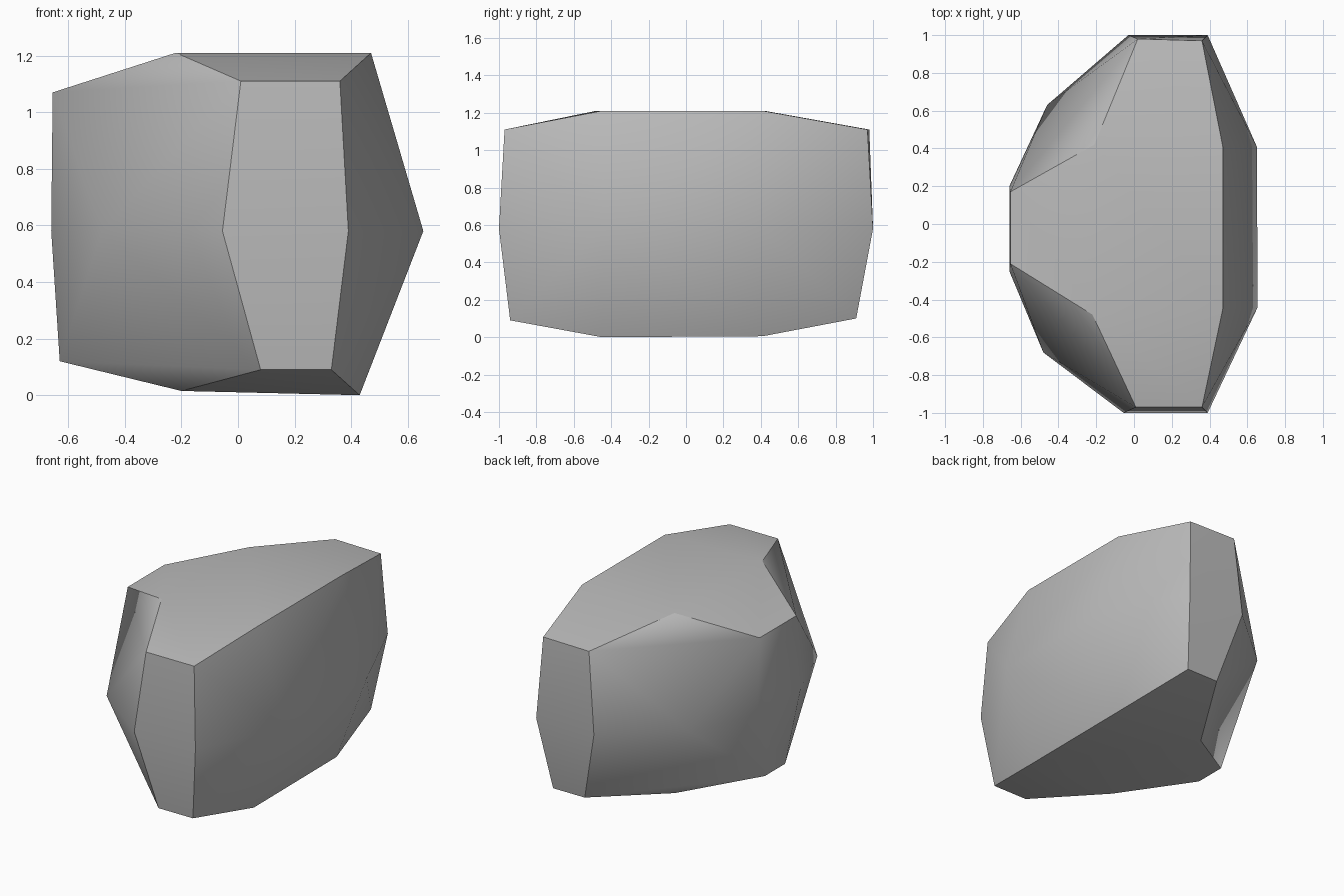
import bpy
import bmesh

cube = bpy.data.objects.get("Cube")
if cube:
    bpy.data.objects.remove(cube, do_unlink=True)

# One plain stone material
stone = bpy.data.materials.new("stone_grey")
stone.use_nodes = True
colour = (0.5, 0.5, 0.5, 1)
stone.diffuse_color = colour
stone.node_tree.nodes["Principled BSDF"].inputs["Base Color"].default_value = colour

# Corners of the boulder, level by level
waist = [(.39, -1), (.655, -.44), (.65, .41), (.39, 1), (-.03, 1),
         (-.46, .63), (-.66, .2), (-.66, -.25), (-.48, -.68), (-.055, -1)]
crown = [(.47, -.45), (.47, .41), (-.21, .42), (-.22, -.48)]
base = [(.43, -.45), (.43, .41), (-.2, .4), (-.2, -.45)]
base_heights = [0, .005, .015, .015]
shoulder = [(.36, -.97, 1.11), (.36, .97, 1.11), (.02, .98, 1.11),
            (-.655, .17, 1.07), (-.655, -.21, 1.07), (.01, -.97, 1.11)]
foot = [(.33, -.94, .09), (.33, .91, .1), (.1, .91, .1),
        (-.63, .08, .12), (-.63, -.13, .12), (.08, -.94, .09)]

points = [(x, y, .58) for x, y in waist] + [(x, y, 1.21) for x, y in crown]
points += [(x, y, z) for (x, y), z in zip(base, base_heights)]
points += shoulder + foot

# Wrap the corners in a faceted skin
bm = bmesh.new()
for p in points:
    bm.verts.new(p)
bmesh.ops.convex_hull(bm, input=bm.verts[:])
bmesh.ops.recalc_face_normals(bm, faces=bm.faces[:])


def side(face):
    """Sort facets into top, bottom, front, back and flanks."""
    n = face.normal
    if abs(n.z) > .85:
        return "top" if n.z > 0 else "bottom"
    if abs(n.y) > .93:
        return "back" if n.y > 0 else "front"
    return "right" if n.x > 0 else "left"


# Soft shading inside each side, crisp edges between sides
for face in bm.faces:
    face.smooth = True
for edge in bm.edges:
    if len(edge.link_faces) == 2:
        a, b = edge.link_faces
        edge.smooth = side(a) == side(b)

mesh = bpy.data.meshes.new("boulder")
bm.to_mesh(mesh)
bm.free()
mesh.materials.append(stone)
boulder = bpy.data.objects.new("boulder", mesh)
bpy.context.collection.objects.link(boulder)
